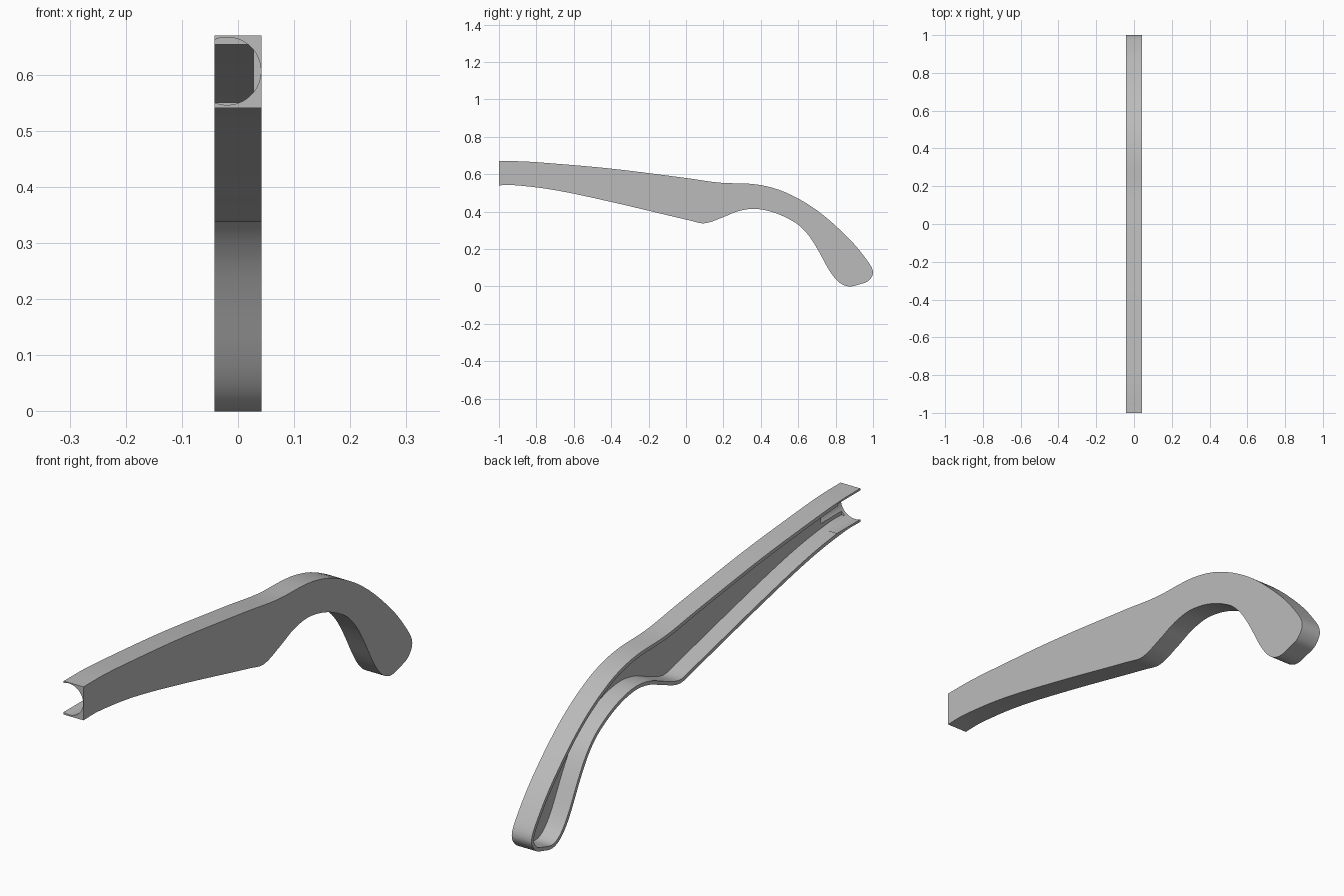
import bpy
import bmesh
import math
from mathutils import Vector, Matrix
from mathutils.geometry import interpolate_bezier

default_cube = bpy.data.objects.get("Cube")
if default_cube:
    bpy.data.objects.remove(default_cube, do_unlink=True)

HALF_WIDTH = 0.042
WALL = 0.014
BORE_RADIUS = 0.0603
BORE_END = -0.86

# Side outline (y, z): along the top to the grip tip, then back underneath
OUTLINE = [
    (-1, .67), (-.88, .669), (-.74, .66), (-.4, .63), (0, .58), (.18, .555),
    (.38, .545), (.53, .504), (.7, .407), (.87, .257), (.97, .137),
    (1, .075), (.975, .03), (.93, .012), (.87, 0), (.82, .021), (.77, .08),
    (.7, .205), (.65, .28), (.59, .337), (.48, .392), (.37, .415),
    (.28, .403), (.2, .371), (.1, .338), (.02, .353), (-.4, .452),
    (-.7, .515), (-.91, .541), (-1, .541),
]


def smooth_path(points, steps):
    """Smooth open path through the points."""
    pts = [Vector(p) for p in points]
    last = len(pts) - 1
    tangents = [(pts[min(i + 1, last)] - pts[max(i - 1, 0)]).normalized()
                for i in range(last + 1)]
    path = []
    for i in range(last):
        a, b = pts[i], pts[i + 1]
        reach = (b - a).length / 3
        piece = interpolate_bezier(a, a + tangents[i] * reach,
                                   b - tangents[i + 1] * reach, b, steps + 1)
        path += [Vector(p[:2]) for p in piece[:-1]]
    return path + [pts[-1]]


def inset_path(path, distance):
    """Mitred inward offset of a closed clockwise path."""
    result = []
    for i, point in enumerate(path):
        before = (point - path[i - 1]).normalized()
        after = (path[(i + 1) % len(path)] - point).normalized()
        n1 = Vector((before.y, -before.x))
        n2 = Vector((after.y, -after.x))
        result.append(point + (n1 + n2) * distance / (1 + n1.dot(n2)))
    return result


def make_object(name, bm):
    bmesh.ops.recalc_face_normals(bm, faces=bm.faces)
    mesh = bpy.data.meshes.new(name)
    bm.to_mesh(mesh)
    bm.free()
    obj = bpy.data.objects.new(name, mesh)
    bpy.context.collection.objects.link(obj)
    return obj


# Half shell: closed on the left side, hollow and open on the right side
outer = smooth_path(OUTLINE, 5)
inner = inset_path(outer, WALL)
bm = bmesh.new()
rings = [[bm.verts.new((x, p.x, p.y)) for p in path] for path, x in (
    (outer, HALF_WIDTH), (outer, -HALF_WIDTH),
    (inner, -HALF_WIDTH), (inner, HALF_WIDTH - WALL))]
for ring_a, ring_b in zip(rings, rings[1:]):
    for i in range(len(ring_a)):
        bm.faces.new((ring_a[i - 1], ring_a[i], ring_b[i], ring_b[i - 1]))
bm.faces.new(rings[0])
bm.faces.new(rings[-1])
shell = make_object("handle_half_shell", bm)

# Round socket bored into the front end
bm = bmesh.new()
front = -1.1
placement = (Matrix.Translation((-0.0195, (front + BORE_END) / 2, 0.6065))
             @ Matrix.Rotation(math.pi / 2, 4, 'X'))
bmesh.ops.create_cone(bm, cap_ends=True, segments=64, radius1=BORE_RADIUS,
                      radius2=BORE_RADIUS, depth=BORE_END - front,
                      matrix=placement)
cutter = make_object("socket_cutter", bm)
cutter.hide_render = True

# Plain grey finish
grey = bpy.data.materials.new("plain grey")
grey.use_nodes = True
colour = (0.5, 0.5, 0.5, 1)
grey.diffuse_color = colour
for node in grey.node_tree.nodes:
    if node.type == 'BSDF_PRINCIPLED':
        node.inputs["Base Color"].default_value = colour
shell.data.materials.append(grey)
cutter.data.materials.append(grey)

# Cut the socket and finish the shading
bpy.ops.object.select_all(action='DESELECT')
bpy.context.view_layer.objects.active = shell
shell.select_set(True)
cut = shell.modifiers.new("socket", 'BOOLEAN')
cut.operation = 'DIFFERENCE'
cut.solver = 'EXACT'
cut.object = cutter
bpy.ops.object.modifier_apply(modifier=cut.name)
bpy.data.objects.remove(cutter, do_unlink=True)
bpy.ops.object.shade_smooth_by_angle(angle=math.radians(30))
